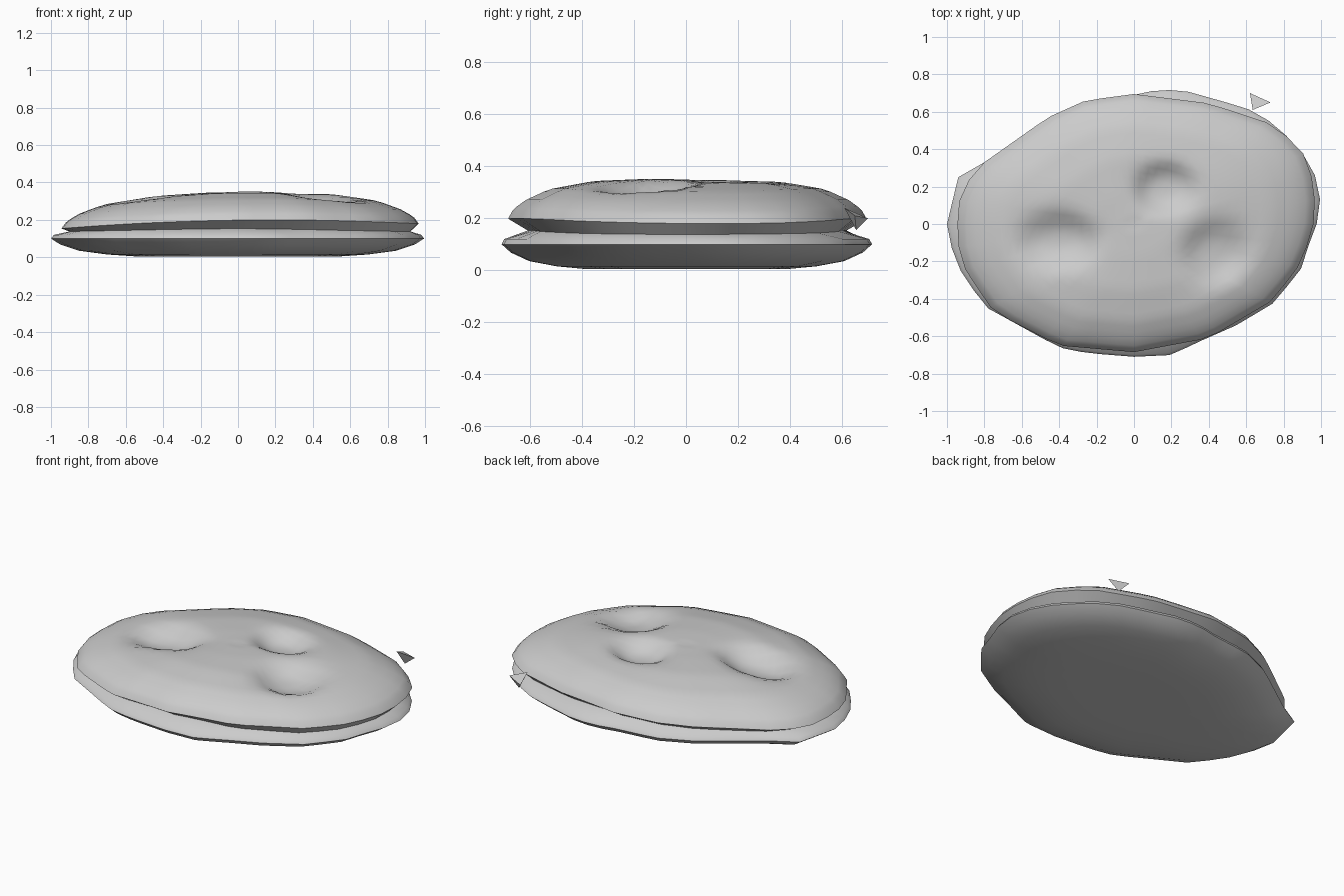
import bpy, bmesh, math

if "Cube" in bpy.data.objects:
    bpy.data.objects.remove(bpy.data.objects["Cube"])

SEG = 48

# Outlines seen from above, counter-clockwise
UPPER = [(.96, 0), (.97, .2), (.9, .39), (.75, .53), (.4, .645), (0, .695), (-.26, .66),
         (-.46, .57), (-.8, .33), (-.93, .18), (-.95, -.08), (-.9, -.25), (-.75, -.47),
         (-.4, -.65), (0, -.685), (.4, -.61), (.74, -.41), (.9, -.2)]
LOWER = [(1, .03), (.99, .22), (.9, .38), (.76, .53), (.6, .62), (.28, .71), (.14, .72),
         (0, .69), (-.26, .66), (-.46, .57), (-.8, .33), (-.94, .25), (-1, 0), (-.96, -.2),
         (-.8, -.44), (-.4, -.66), (-.25, -.69), (0, -.71), (.21, -.7), (.3, -.65),
         (.55, -.54), (.75, -.42), (.9, -.23), (.96, -.02)]


def radius(outline, a):
    """Distance from the centre to the outline polygon in direction a."""
    dx, dy = math.cos(a), math.sin(a)
    for (x0, y0), (x1, y1) in zip(outline, outline[1:] + outline[:1]):
        c0, c1 = dx * y0 - dy * x0, dx * y1 - dy * x1
        if c0 <= 0 < c1 and dx * (x0 + x1) + dy * (y0 + y1) > 0:
            t = c0 / (c0 - c1)
            return math.hypot(x0 + t * (x1 - x0), y0 + t * (y1 - y0))
    return 1


def interp(table, s):
    for (s0, z0), (s1, z1) in zip(table, table[1:]):
        if s0 <= s <= s1:
            return z0 + (z1 - z0) * (s - s0) / (s1 - s0)
    return table[-1][1]


DOME = [(0, .355), (.25, .354), (.52, .345), (.77, .313), (.9, .272), (.97, .237), (1, .2)]
BASE = [(0, .007), (.55, .005), (.7, .015), (.85, .035), (.95, .068), (1, .1)]

# Dimples: x, y, radius x, radius y, depth
DIMPLES = [(.17, .19, .16, .13, .075), (-.41, -.09, .21, .14, .085), (.44, -.15, .17, .16, .075)]


def dimple(x, y):
    d = 0
    for cx, cy, rx, ry, depth in DIMPLES:
        q = math.hypot((x - cx) / rx, (y - cy) / ry)
        d += depth * math.exp(-q ** 4 * 1.3) * .75 + depth * .25 * math.exp(-q * q * .6)
    return d


bm = bmesh.new()
rings = []


def add_ring(fn):
    ring = []
    for i in range(SEG):
        a = 2 * math.pi * (i + .01) / SEG
        r, z = fn(a)
        ring.append(bm.verts.new((r * math.cos(a), r * math.sin(a), z)))
    rings.append(ring)


def dome_point(s, a):
    r = s * radius(UPPER, a)
    x, y = r * math.cos(a), r * math.sin(a)
    return r, interp(DOME, s) - .035 * (x - .2) ** 2 - dimple(x, y)


def lower_point(s, z):
    return lambda a: (s * radius(LOWER, a), z)


# Domed top with dimples
top_steps = [k / 20 for k in range(1, 20)] + [.975, 1]
for s in top_steps:
    add_ring(lambda a, s=s: dome_point(s, a))
# Groove between the two halves
add_ring(lambda a: ((.955 - .065 * math.sin(a) ** 2) * radius(UPPER, a), .153 - .015 * math.cos(a) ** 2))
# Lower lip and shallow base
add_ring(lower_point(.985, .12))
for s in (1, .95, .85, .7, .55, .28):
    add_ring(lower_point(s, interp(BASE, s)))

for r0, r1 in zip(rings, rings[1:]):
    for i in range(SEG):
        j = (i + 1) % SEG
        bm.faces.new((r0[i], r1[i], r1[j], r0[j]))
for ring, z in ((rings[0], .345), (rings[-1], .007)):
    c = bm.verts.new((0, 0, z))
    for i in range(SEG):
        bm.faces.new((c, ring[i], ring[(i + 1) % SEG]))


def finish(bm, name, angle):
    bmesh.ops.recalc_face_normals(bm, faces=bm.faces)
    me = bpy.data.meshes.new(name)
    bm.to_mesh(me)
    bm.free()
    ob = bpy.data.objects.new(name, me)
    bpy.context.collection.objects.link(ob)
    bpy.ops.object.select_all(action='DESELECT')
    ob.select_set(True)
    bpy.context.view_layer.objects.active = ob
    bpy.ops.object.shade_smooth_by_angle(angle=math.radians(angle))


finish(bm, "dimpled_body", 50)

# Small loose chip beside the rim
bm = bmesh.new()
v = [bm.verts.new(p) for p in ((.62, .70, .2), (.73, .65, .21), (.635, .61, .24), (.66, .655, .155))]
for f in ((0, 1, 2), (0, 1, 3), (1, 2, 3), (2, 0, 3)):
    bm.faces.new([v[k] for k in f])
finish(bm, "loose_chip", 30)
